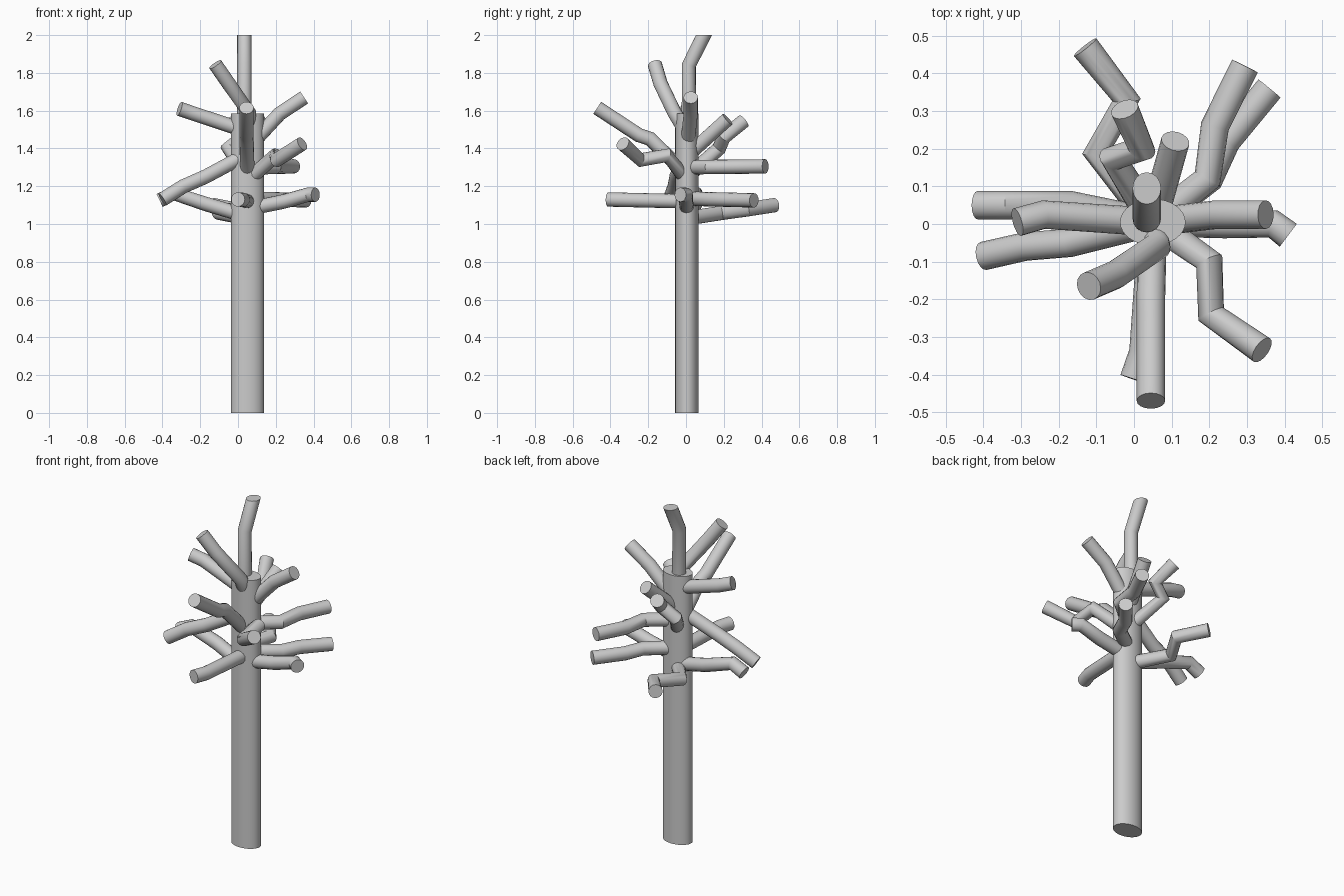
import bpy, math
from mathutils import Vector

if "Cube" in bpy.data.objects:
    bpy.data.objects.remove(bpy.data.objects["Cube"])

R = 0.038                    # branch radius
CENTRE = (0.05, 0.005)       # trunk axis


def shade(ob):
    bpy.ops.object.select_all(action='DESELECT')
    ob.select_set(True)
    bpy.context.view_layer.objects.active = ob
    bpy.ops.object.shade_smooth_by_angle(angle=math.radians(35))


def tube(name, pts):
    """Round capped tube along a kinked path, turned into a mesh."""
    cu = bpy.data.curves.new(name, 'CURVE')
    cu.dimensions = '3D'
    cu.bevel_depth = R
    cu.bevel_resolution = 6
    cu.use_fill_caps = True
    sp = cu.splines.new('POLY')
    sp.points.add(len(pts) - 1)
    for p, co in zip(sp.points, pts):
        p.co = (*co, 1)
    ob = bpy.data.objects.new(name, cu)
    bpy.context.collection.objects.link(ob)
    bpy.ops.object.select_all(action='DESELECT')
    ob.select_set(True)
    bpy.context.view_layer.objects.active = ob
    bpy.ops.object.convert(target='MESH')
    ob = bpy.context.view_layer.objects.active
    shade(ob)
    return ob


def branch(name, z0, z1, *plan):
    """Branch from the trunk axis; height runs evenly from z0 to z1 along the
    plan path, plus an optional third value that lifts a single kink."""
    flat = [Vector(CENTRE)] + [Vector(p[:2]) for p in plan]
    lift = [0] + [p[2] if len(p) > 2 else 0 for p in plan]
    run = [0]
    for a, b in zip(flat, flat[1:]):
        run.append(run[-1] + (b - a).length)
    tube(name + "_branch", [(p.x, p.y, z0 + (z1 - z0) * s / run[-1] + h)
                            for p, s, h in zip(flat, run, lift)])


# Oval trunk
bpy.ops.mesh.primitive_cylinder_add(vertices=32, radius=1, depth=1.585,
                                    location=(*CENTRE, 1.585 / 2))
trunk = bpy.context.object
trunk.name = "trunk"
trunk.scale = (0.087, 0.062, 1)
bpy.ops.object.transform_apply(location=False, rotation=False, scale=True)
shade(trunk)

# Top leader, its tip cut level at the full height
leader = tube("leader", [(.034, .015, 1.45), (.034, .015, 1.84), (.034, .095, 2)])
for v in leader.data.vertices:
    if v.co.z > 1.95:
        v.co.y += (2 - v.co.z) / 2
        v.co.z = 2

# Upper branches
branch("upper_front_left", 1.48, 1.845, (.06, -.06, .02), (-.05, -.135), (-.12, -.165))
branch("upper_right", 1.40, 1.67, (.22, .025, .03), (.35, .025))
branch("upper_left", 1.49, 1.61, (-.24, .025), (-.31, .005))
branch("upper_front", 1.26, 1.615, (.045, -.19, .045), (.045, -.25, .02), (.045, -.47))
branch("upper_back", 1.36, 1.555, (.11, .22))

# Middle branches
branch("middle_back", 1.25, 1.545, (-.055, .175), (.02, .2), (-.025, .305))
branch("middle_front_right", 1.23, 1.425, (.2, -.1, .06), (.205, -.24, -.02), (.34, -.335))
branch("middle_back_right", 1.3, 1.305, (.195, .12), (.215, .26), (.295, .42))
branch("middle_left", 1.37, 1.13, (-.17, -.05), (-.29, -.06, .01), (-.4, -.085))

# Lower branches
branch("lower_right", 1.08, 1.155, (.24, 0), (.37, 0, .01), (.41, -.03))
branch("lower_front", 1.12, 1.13, (.025, -.34), (0, -.413))
branch("lower_back_right", 1.135, 1.125, (.2, .12), (.245, .22), (.36, .36))
branch("lower_left", 1.04, 1.125, (-.17, .05, .025), (-.34, .05, .05), (-.415, .05))
branch("lower_back", 1.03, 1.1, (-.1, .19), (-.02, .33), (-.13, .47))
